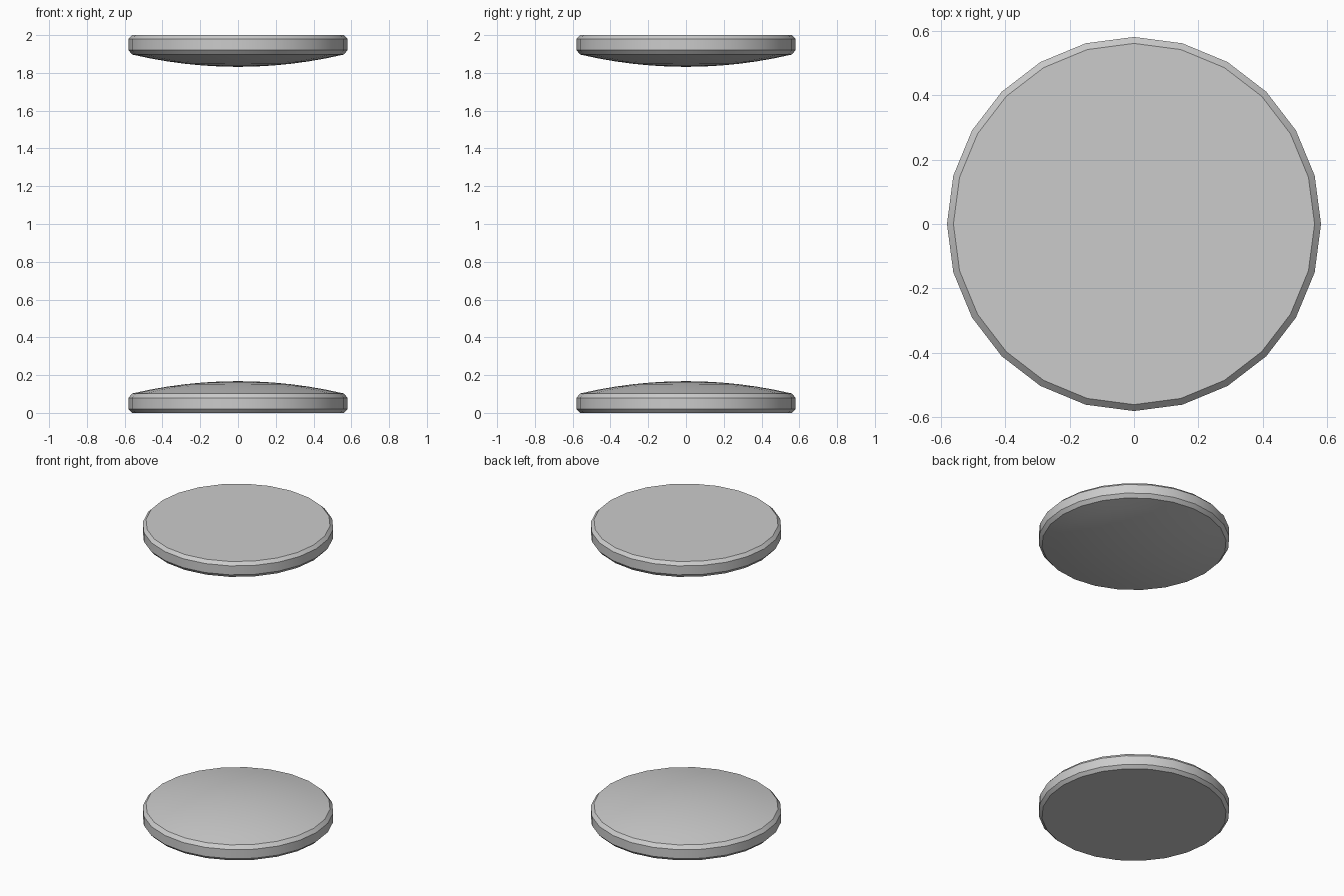
import bpy, bmesh
from math import radians, tau

if "Cube" in bpy.data.objects:
    bpy.data.objects.remove(bpy.data.objects["Cube"])

SIDES = 24
RIM, DOME_R, RINGS = 0.58, 0.56, 6


def pad_profile():
    # chamfered rim, then a shallow dome rising to the centre
    pts = [(0, 0), (DOME_R, 0), (RIM, 0.02), (RIM, 0.08)]
    for i in range(RINGS, -1, -1):
        t = i / RINGS
        pts.append((DOME_R * t, 0.103 + 0.065 * (1 - t * t)))
    return pts


def make_pad(name, flip=False):
    bm = bmesh.new()
    verts = [bm.verts.new((r, 0, z)) for r, z in pad_profile()]
    edges = [bm.edges.new(pair) for pair in zip(verts, verts[1:])]
    bmesh.ops.spin(bm, geom=verts + edges, cent=(0, 0, 0), axis=(0, 0, 1),
                   angle=tau, steps=SIDES, use_duplicate=False)
    bmesh.ops.remove_doubles(bm, verts=bm.verts, dist=0.0005)
    if flip:
        for v in bm.verts:
            v.co.z = 2 - v.co.z
    bmesh.ops.recalc_face_normals(bm, faces=bm.faces)
    mesh = bpy.data.meshes.new(name)
    bm.to_mesh(mesh)
    bm.free()
    obj = bpy.data.objects.new(name, mesh)
    bpy.context.collection.objects.link(obj)
    bpy.ops.object.select_all(action='DESELECT')
    obj.select_set(True)
    bpy.context.view_layer.objects.active = obj
    bpy.ops.object.shade_smooth_by_angle(angle=radians(25))


# lower disc domes upward, upper disc is its mirror image
make_pad("lower_disc")
make_pad("upper_disc", flip=True)
